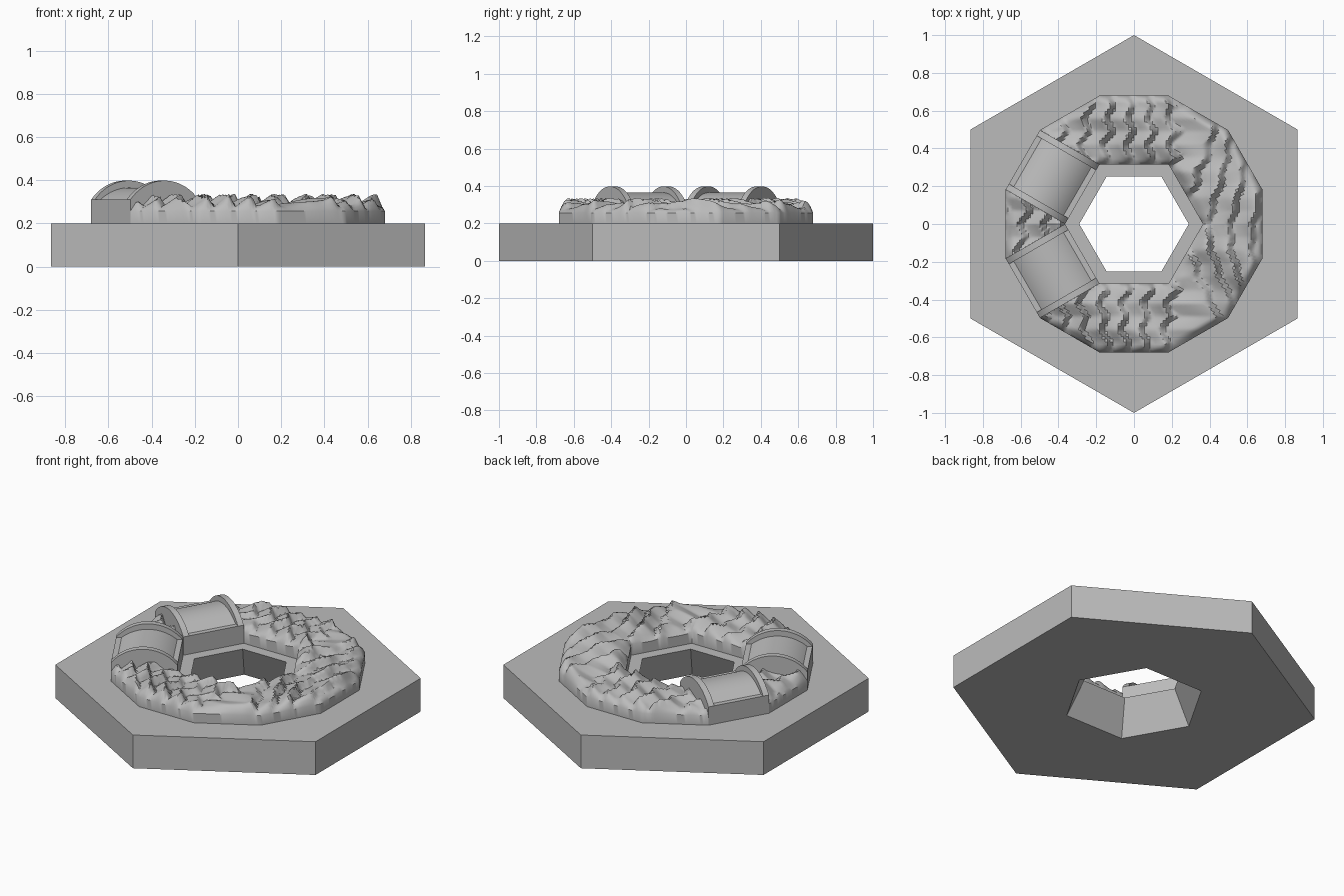
import bpy, bmesh, math
from mathutils import Vector

if "Cube" in bpy.data.objects:
    bpy.data.objects.remove(bpy.data.objects["Cube"])

stone = bpy.data.materials.new("stone_grey")
stone.use_nodes = True
GREY = (0.5, 0.5, 0.5, 1)
stone.diffuse_color = GREY
stone.node_tree.nodes["Principled BSDF"].inputs["Base Color"].default_value = GREY

TOP, R_IN, R_OUT = 0.2, 0.365, 0.704
APO_IN, APO_OUT = 0.316, 0.68


def polar(r, deg, z=0.0):
    a = math.radians(deg)
    return Vector((r * math.cos(a), r * math.sin(a), z))


def finish(bm, name, angle=None):
    bmesh.ops.remove_doubles(bm, verts=bm.verts, dist=0.0005)
    bmesh.ops.recalc_face_normals(bm, faces=bm.faces)
    mesh = bpy.data.meshes.new(name)
    bm.to_mesh(mesh)
    bm.free()
    mesh.materials.append(stone)
    ob = bpy.data.objects.new(name, mesh)
    bpy.context.collection.objects.link(ob)
    if angle:
        bpy.ops.object.select_all(action='DESELECT')
        ob.select_set(True)
        bpy.context.view_layer.objects.active = ob
        bpy.ops.object.shade_smooth_by_angle(angle=math.radians(angle))
    return ob


# Hexagonal base; its hole widens towards the bottom
def build_base():
    bm = bmesh.new()
    loops = [(1, 30, 0), (1, 30, TOP), (0.29, 0, TOP), (0.39, 0, 0)]
    rings = [[bm.verts.new(polar(r, turn + 60 * i, z)) for i in range(6)]
             for r, turn, z in loops]

    def bridge(a, b):
        for i in range(6):
            bm.faces.new((a[i], a[i - 1], b[i - 1], b[i]))

    def cap(outer, inner):
        # the hole is turned by half a side, so triangles alternate
        for i in range(6):
            j = (i + 1) % 6
            bm.faces.new((outer[i], inner[i], inner[j]))
            bm.faces.new((outer[i], inner[j], outer[j]))
    bridge(rings[0], rings[1])
    bridge(rings[2], rings[3])
    cap(rings[1], rings[2])
    cap(rings[0], rings[3])
    finish(bm, "hexagon_base")


# Saw-toothed rock height
def tri_wave(t):
    return abs((t % 1) * 2 - 1)


def rock_height(p, s):
    right = min(1, max(0, (p.x - 0.2) / 0.2))
    bend = 0.5 * p.y ** 2 * right
    zigzag = 0.045 * (1 - 0.6 * right) * tri_wave(p.y / 0.14)
    wobble = 0.02 * math.sin(9 * p.y + 5 * p.x)
    f = ((p.x - bend + zigzag + wobble) / 0.11) % 1
    saw = f / 0.75 if f < 0.75 else (1 - f) / 0.25
    crest = 0.75 + 0.25 * math.sin(17 * p.y + 11 * p.x)
    edge = min(1, (1 - s) / 0.14, s / 0.16 + 0.1)
    edge *= 2 - edge
    return 0.257 + edge * (0.02 + 0.06 * saw * crest)


# Rock ring: alternating square and triangular tiles round the hole
def build_rocks(name, tiles, n=26):
    bm = bmesh.new()
    for k in tiles:
        a, b = 30 * k - 15, 30 * k + 15
        ia, ib = (a - 15, b + 15) if k % 2 else (30 * k, 30 * k)
        grid = []
        for i in range(n + 1):
            t = i / n
            inner = polar(R_IN, ia).lerp(polar(R_IN, ib), t)
            outer = polar(R_OUT, a).lerp(polar(R_OUT, b), t)
            row = [bm.verts.new((inner.x, inner.y, TOP))]
            for j in range(n + 1):
                p = inner.lerp(outer, j / n)
                p.z = rock_height(p, j / n)
                row.append(bm.verts.new(p))
            row.append(bm.verts.new((outer.x, outer.y, TOP)))
            grid.append(row)
        for r0, r1 in zip(grid, grid[1:]):
            for j in range(n + 2):
                bm.faces.new((r0[j], r1[j], r1[j + 1], r0[j + 1]))
    bmesh.ops.dissolve_degenerate(bm, dist=0.0005, edges=bm.edges)
    finish(bm, name, 40)


# Arched block extruded along the side of a square tile
def arched_block(name, deg, t0, t1, rise, inset, spring=0.31, steps=20):
    x0, x1 = APO_IN + inset, APO_OUT - inset
    mid, half = (x0 + x1) / 2, (x1 - x0) / 2
    radius = (half ** 2 + rise ** 2) / (2 * rise)
    sweep = math.asin(half / radius)
    profile = [(APO_IN, TOP), (APO_IN, spring)]
    for i in range(steps + 1):
        a = sweep * (2 * i / steps - 1)
        profile.append((mid + radius * math.sin(a),
                        spring + rise - radius * (1 - math.cos(a))))
    profile += [(APO_OUT, spring), (APO_OUT, TOP)]
    out, side = polar(1, deg), polar(1, deg + 90)
    bm = bmesh.new()
    ends = [[bm.verts.new(out * r + side * t + Vector((0, 0, z))) for r, z in profile]
            for t in (t0, t1)]
    for end in ends:
        bm.faces.new(end)
    for i in range(len(profile)):
        bm.faces.new((ends[0][i - 1], ends[0][i], ends[1][i], ends[1][i - 1]))
    finish(bm, name, 30)


build_base()
build_rocks("rock_ring", range(-4, 5))
build_rocks("rock_wedge", [6])
HALF, RIB = 0.182, 0.035
for label, deg in (("back", 150), ("front", 210)):
    arched_block(label + "_vault", deg, RIB - HALF, HALF - RIB, 0.055, 0.03)
    arched_block(label + "_rib_a", deg, -HALF, RIB - HALF, 0.088, 0)
    arched_block(label + "_rib_b", deg, HALF - RIB, HALF, 0.088, 0)
